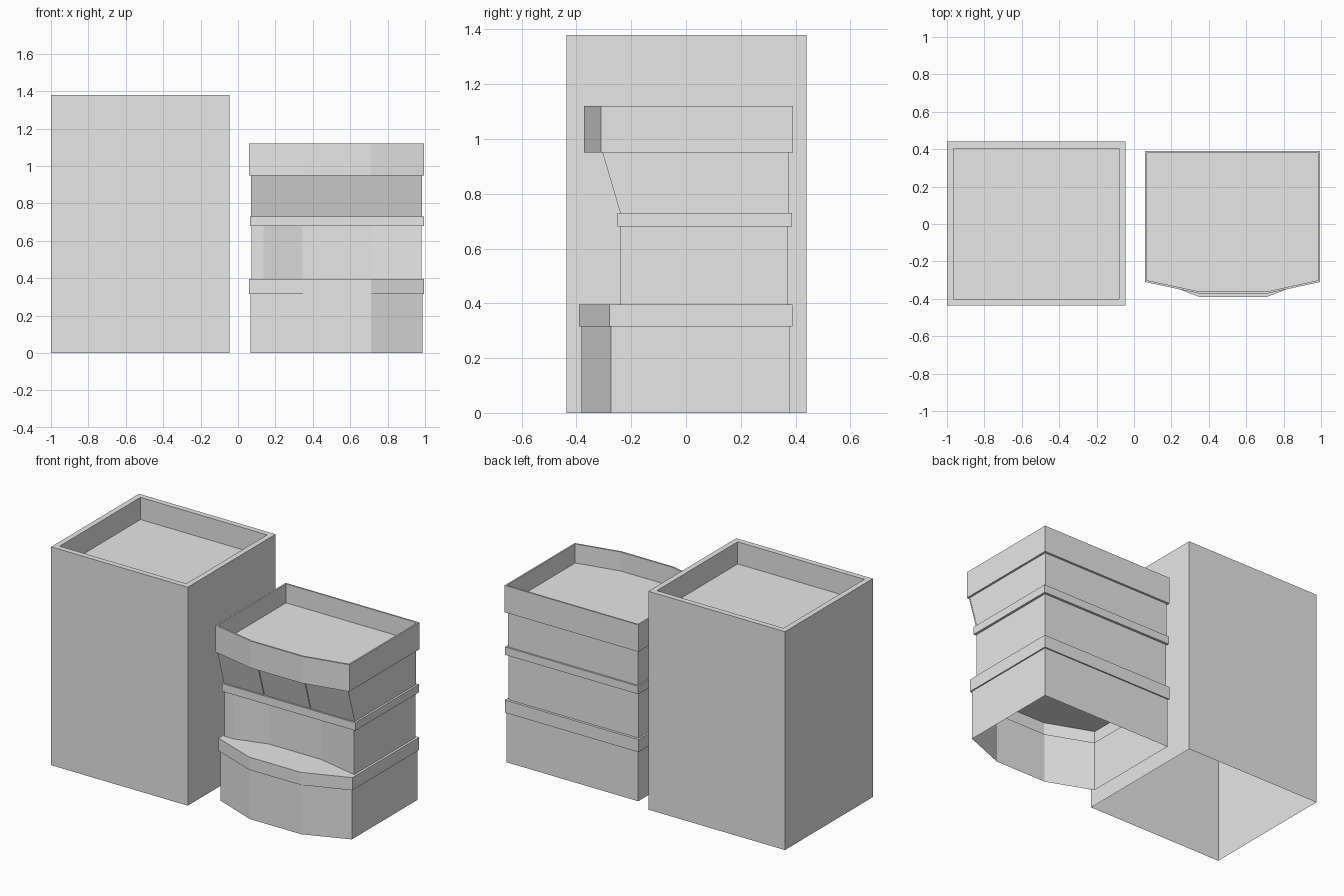
import bpy

if "Cube" in bpy.data.objects:
    bpy.data.objects.remove(bpy.data.objects["Cube"], do_unlink=True)


def material(name, rgb):
    m = bpy.data.materials.new(name)
    m.use_nodes = True
    m.diffuse_color = (*rgb, 1)
    m.node_tree.nodes["Principled BSDF"].inputs["Base Color"].default_value = (*rgb, 1)
    return m


GREY = material("plain_grey", (0.8, 0.8, 0.8))


def loft(name, rings, cap_start=False, cap_end=False):
    """Join equal-length plan outlines, each given as (outline, z)."""
    n = len(rings[0][0])
    verts = [(x, y, z) for outline, z in rings for x, y in outline]
    faces = []
    for r in range(len(rings) - 1):
        for i in range(n):
            j = (i + 1) % n
            faces.append((r * n + i, r * n + j, (r + 1) * n + j, (r + 1) * n + i))
    if cap_start:
        faces.append(tuple(reversed(range(n))))
    if cap_end:
        faces.append(tuple(range(len(verts) - n, len(verts))))
    mesh = bpy.data.meshes.new(name)
    mesh.from_pydata(verts, [], faces)
    mesh.materials.append(GREY)
    ob = bpy.data.objects.new(name, mesh)
    bpy.context.collection.objects.link(ob)
    return ob


def rect(x0, x1, y0, y1):
    return [(x0, y0), (x1, y0), (x1, y1), (x0, y1)]


def bay(x0, x1, side, mid, back):
    """Plan with a shallow angled bay on its front."""
    return [(x0, side), (0.35, mid), (0.71, mid), (x1, side), (x1, back), (x0, back)]


# Tall block: open-bottomed walls with a sunken roof
outer = rect(-1.0, -0.045, -0.437, 0.44)
inner = rect(-0.965, -0.08, -0.402, 0.405)
loft("tall_block", [(outer, 0), (outer, 1.38), (inner, 1.38), (inner, 1.24)], cap_end=True)

# Ground storey with its bay and terrace band
wall = bay(0.068, 0.987, -0.273, -0.382, 0.38)
band = bay(0.06, 0.995, -0.28, -0.39, 0.388)
loft("ground_storey", [(wall, 0), (wall, 0.315), (band, 0.315), (band, 0.395)], cap_end=True)

# Middle storey with a recessed front
middle = [(0.072, -0.24), (0.135, -0.24), (0.345, -0.18), (0.71, -0.18),
          (0.98, -0.24), (0.98, 0.372), (0.072, 0.372)]
loft("middle_storey", [(middle, 0.395), (middle, 0.68)])

# Thin floor slab
slab = rect(0.063, 0.995, -0.25, 0.387)
loft("floor_slab", [(slab, 0.68), (slab, 0.73)], cap_start=True, cap_end=True)

# Top storey leaning outward at the front
loft("top_storey", [(rect(0.072, 0.982, -0.233, 0.376), 0.73),
                    (rect(0.072, 0.982, -0.298, 0.376), 0.95)])

# Three leaning front panels separated by thin joints
for label, x0, x1 in (("right", 0.07, 0.348), ("middle", 0.353, 0.673), ("left", 0.678, 0.984)):
    loft(label + "_window_panel", [(rect(x0, x1, -0.24, -0.233), 0.73),
                                   (rect(x0, x1, -0.305, -0.298), 0.95)],
         cap_start=True, cap_end=True)

# Roof parapet with a sunken roof
edge = bay(0.06, 0.995, -0.31, -0.372, 0.39)
lip = bay(0.07, 0.985, -0.301, -0.361, 0.38)
loft("roof_parapet", [(edge, 0.95), (edge, 1.12), (lip, 1.12), (lip, 1.0)],
     cap_start=True, cap_end=True)
